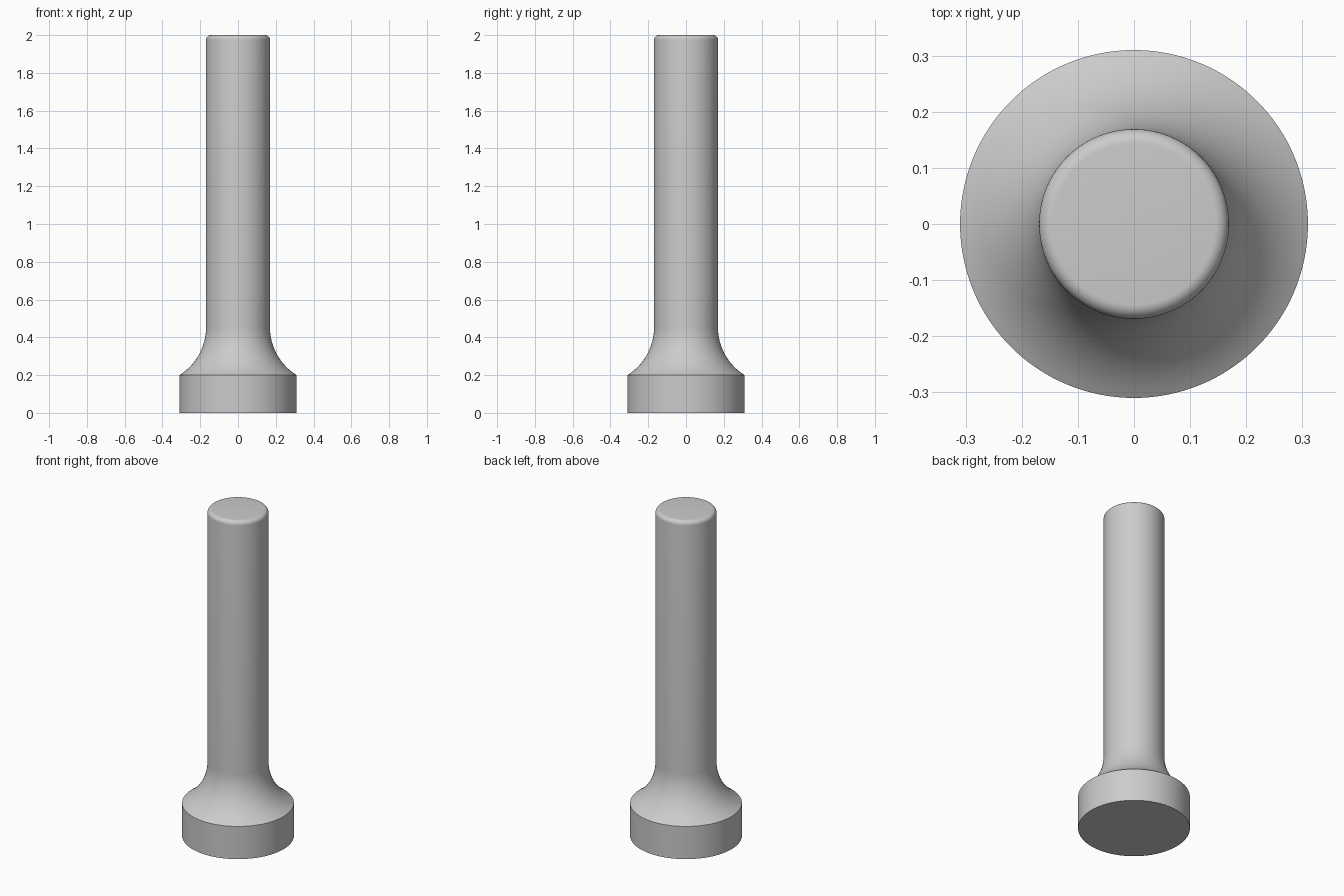
import bpy
import bmesh
from math import acos, cos, sin, pi

cube = bpy.data.objects.get("Cube")
if cube:
    bpy.data.objects.remove(cube, do_unlink=True)

BASE_R, BASE_H = 0.31, 0.2
SHAFT_R, HEIGHT = 0.169, 2.0
FLARE_R, ROUND_R = 0.3, 0.025
SEGMENTS = 128

grey = bpy.data.materials.new("plain grey")
grey.use_nodes = True
colour = (0.6, 0.6, 0.6, 1)
grey.diffuse_color = colour
grey.node_tree.nodes["Principled BSDF"].inputs["Base Color"].default_value = colour


def arc(cx, cz, radius, start, end, steps):
    """Points of a circular arc in the profile plane."""
    angles = [start + (end - start) * i / steps for i in range(steps + 1)]
    return [(cx + radius * cos(a), cz + radius * sin(a)) for a in angles]


# Half profile: cylindrical foot, concave flare, shaft, rounded tip
sweep = acos(1 - (BASE_R - SHAFT_R) / FLARE_R)
flare_z = BASE_H + FLARE_R * sin(sweep)
profile = [(0, 0), (BASE_R, 0)]
profile += arc(SHAFT_R + FLARE_R, flare_z, FLARE_R, pi + sweep, pi, 20)
profile += arc(SHAFT_R - ROUND_R, HEIGHT - ROUND_R, ROUND_R, 0, pi / 2, 8)
profile += [(0, HEIGHT)]

# Lathe the profile around the vertical axis
bm = bmesh.new()
verts = [bm.verts.new((r, 0, z)) for r, z in profile]
edges = [bm.edges.new(pair) for pair in zip(verts, verts[1:])]
bmesh.ops.spin(bm, geom=verts + edges, cent=(0, 0, 0), axis=(0, 0, 1),
               angle=2 * pi, steps=SEGMENTS, use_duplicate=False)
bmesh.ops.remove_doubles(bm, verts=bm.verts, dist=0.0001)
bmesh.ops.recalc_face_normals(bm, faces=bm.faces)

mesh = bpy.data.meshes.new("flared_pin")
bm.to_mesh(mesh)
bm.free()
mesh.materials.append(grey)
pin = bpy.data.objects.new("flared_pin", mesh)
bpy.context.collection.objects.link(pin)

# Smooth round surfaces, crisp foot edges
bpy.ops.object.select_all(action="DESELECT")
pin.select_set(True)
bpy.context.view_layer.objects.active = pin
bpy.ops.object.shade_smooth_by_angle(angle=pi / 6)
